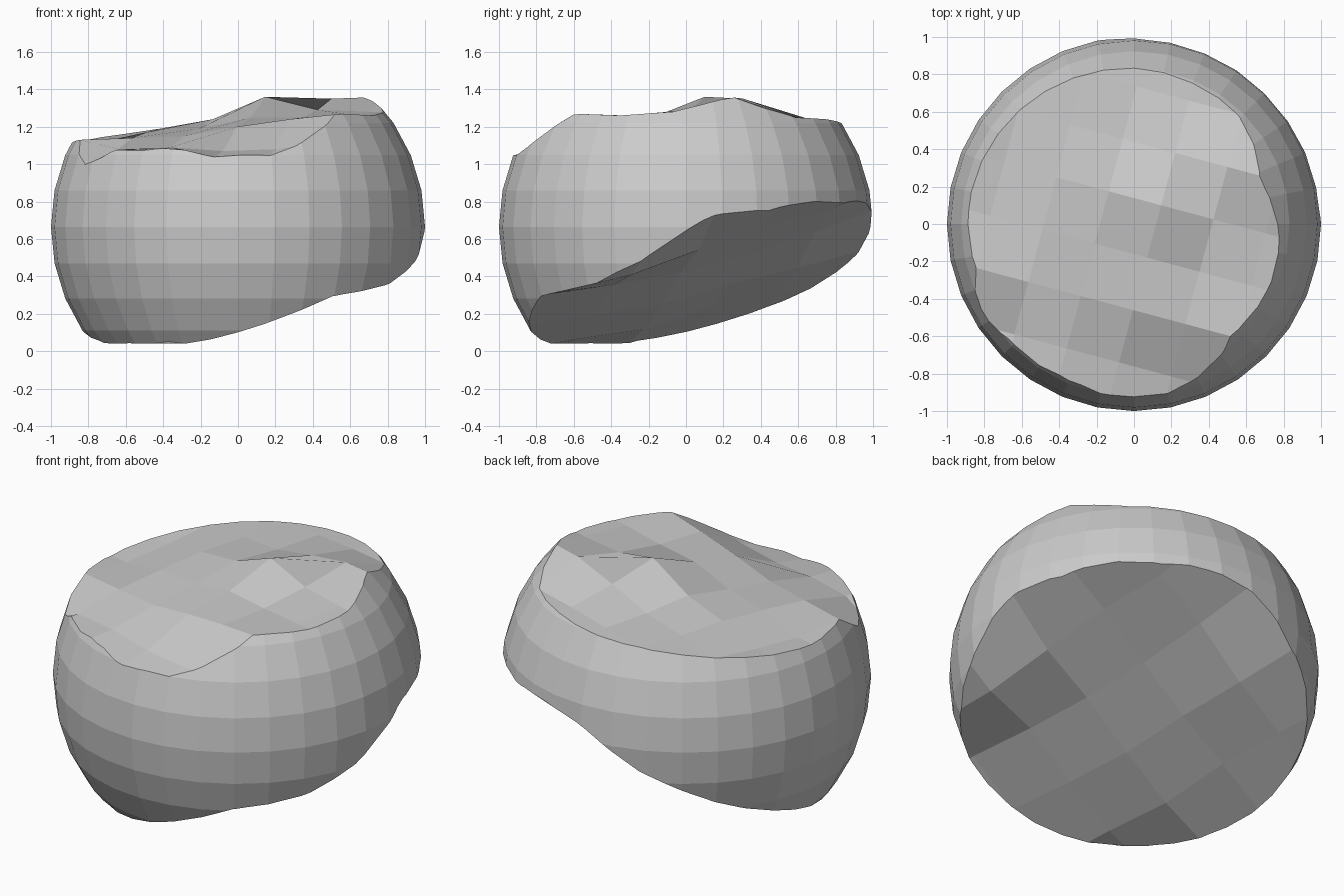
import bpy, bmesh, math, random

if "Cube" in bpy.data.objects:
    bpy.data.objects.remove(bpy.data.objects["Cube"])

random.seed(4)
CZ = 0.665  # sphere centre height

# Main round body
bpy.ops.mesh.primitive_uv_sphere_add(segments=32, ring_count=16, radius=1, location=(0, 0, CZ))
body = bpy.context.object
body.name = "cut_boulder"


def sheet_cutter(name, height, far, origin, u):
    """Faceted, turned grid sheet closed off by pushing it out to z = far."""
    bm = bmesh.new()
    n = range(-5, 6)
    lo, hi = {}, {}
    for j in n:
        for i in n:
            x = origin[0] + u[0] * i - u[1] * j
            y = origin[1] + u[1] * i + u[0] * j
            lo[i, j] = bm.verts.new((x, y, height(i, j, x, y)))
            hi[i, j] = bm.verts.new((x, y, far))

    def quad(a, b):
        bm.faces.new((lo[a], lo[b], hi[b], hi[a]))
    for j in list(n)[:-1]:
        for i in list(n)[:-1]:
            ring = [(i, j), (i + 1, j), (i + 1, j + 1), (i, j + 1)]
            bm.faces.new([lo[k] for k in ring])
            bm.faces.new([hi[k] for k in reversed(ring)])
    for k in list(n)[:-1]:
        quad((k, -5), (k + 1, -5))
        quad((5, k), (5, k + 1))
        quad((k + 1, 5), (k, 5))
        quad((-5, k + 1), (-5, k))
    bmesh.ops.recalc_face_normals(bm, faces=bm.faces)
    me = bpy.data.meshes.new(name)
    bm.to_mesh(me)
    bm.free()
    ob = bpy.data.objects.new(name, me)
    bpy.context.collection.objects.link(ob)
    ob.hide_render = True
    return ob


# Rough top: node heights, front row to back row
TOP = [
    (0.95, 1.05, 1.08, 1.02, 0.98, 1.00),
    (0.94, 1.08, 1.09, 1.07, 1.08, 1.12),
    (1.13, 1.14, 1.15, 1.20, 1.24, 1.27),
    (1.11, 1.17, 1.19, 1.25, 1.25, 1.26),
    (1.13, 1.19, 1.24, 1.36, 1.29, 1.28),
    (1.16, 1.19, 1.22, 1.29, 1.35, 1.36),
    (1.20, 1.20, 1.22, 1.24, 1.25, 1.25),
]


def top_height(i, j, x, y):
    return TOP[min(max(j + 3, 0), 6)][min(max(i + 3, 0), 5)]


# Rough slanting underside: points on its rim (x, y, z)
RIM = [(.49, -.78, .28), (.88, -.4, .37), (.96, -.2, .48), (.99, .12, .73),
       (.75, .65, .79), (.2, .97, .80), (-.25, .95, .58), (-.6, .65, .36),
       (-.77, .35, .19), (-.82, -.05, .11), (-.53, -.52, 0), (-.03, -.77, .04),
       (.2, -.84, .17)]


def slope(x, y):
    return 0.397 + 0.316 * x + 0.35 * y


def bottom_height(i, j, x, y):
    w = [1 / ((x - a) ** 2 + (y - b) ** 2 + 0.01) ** 1.5 for a, b, c in RIM]
    off = sum(k * (c - slope(a, b)) for k, (a, b, c) in zip(w, RIM)) / sum(w)
    return max(slope(x, y) + off + random.uniform(-0.03, 0.03), 0.0)


# Slice the body with both sheets
cutters = [sheet_cutter("top_cutter", top_height, 3.0, (0.07, -0.18), (0.28, -0.075)),
           sheet_cutter("bottom_cutter", bottom_height, -2.0, (0.21, 0.33), (0.36, 0.097))]
for c in cutters:
    m = body.modifiers.new(c.name, 'BOOLEAN')
    m.operation = 'DIFFERENCE'
    m.solver = 'EXACT'
    m.object = c
dg = bpy.context.evaluated_depsgraph_get()
body.data = bpy.data.meshes.new_from_object(body.evaluated_get(dg))
body.modifiers.clear()
for c in cutters:
    bpy.data.objects.remove(c)
